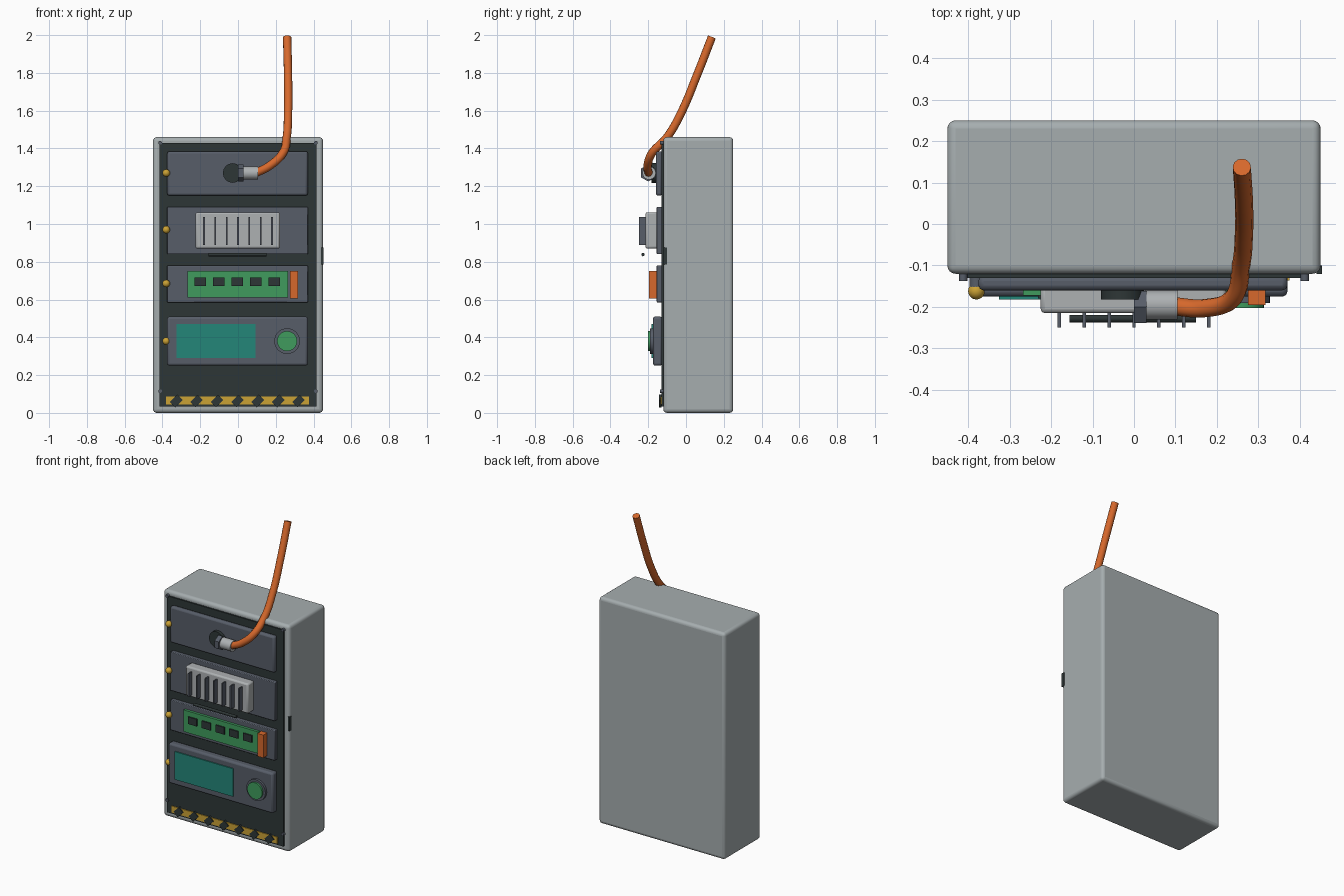
import bpy, bmesh, math
from mathutils import Matrix, Vector

cube = bpy.data.objects.get("Cube")
if cube:
    bpy.data.objects.remove(cube, do_unlink=True)


def material(name, r, g, b):
    m = bpy.data.materials.new(name)
    m.use_nodes = True
    m.diffuse_color = (r, g, b, 1)
    m.node_tree.nodes["Principled BSDF"].inputs["Base Color"].default_value = (r, g, b, 1)
    return m


GREY = material("case grey", 0.38, 0.42, 0.43)
DARK = material("charcoal", 0.027, 0.037, 0.037)
SLATE = material("slate", 0.095, 0.11, 0.14)
ALU = material("aluminium", 0.42, 0.44, 0.45)
ORANGE = material("orange", 0.68, 0.14, 0.025)
GREEN = material("green", 0.05, 0.33, 0.11)
TEAL = material("teal", 0.017, 0.24, 0.19)
GOLD = material("gold", 0.6, 0.36, 0.035)


def finish(name, bm, mat, bevel=0, segments=2):
    mesh = bpy.data.meshes.new(name)
    bm.to_mesh(mesh)
    bm.free()
    mesh.materials.append(mat)
    ob = bpy.data.objects.new(name, mesh)
    bpy.context.collection.objects.link(ob)
    if bevel:
        mod = ob.modifiers.new("Bevel", "BEVEL")
        mod.width, mod.segments = bevel, segments
    bpy.context.view_layer.objects.active = ob
    bpy.ops.object.select_all(action="DESELECT")
    ob.select_set(True)
    bpy.ops.object.shade_smooth_by_angle(angle=math.radians(40))
    return ob


def box(name, x, y, z, mat, bevel=0, segments=2):
    """Box from (min, max) pairs on each axis."""
    bm = bmesh.new()
    bmesh.ops.create_cube(bm, size=1)
    spans = (x, y, z)
    bmesh.ops.scale(bm, verts=bm.verts, vec=[b - a for a, b in spans])
    bmesh.ops.translate(bm, verts=bm.verts, vec=[(a + b) / 2 for a, b in spans])
    return finish(name, bm, mat, bevel, segments)


def rod(name, start, end, radius, mat, sides=32, bevel=0):
    """Capped cylinder between two points."""
    a, b = Vector(start), Vector(end)
    turn = (b - a).to_track_quat("Z", "Y").to_matrix().to_4x4()
    bm = bmesh.new()
    bmesh.ops.create_cone(bm, cap_ends=True, segments=sides, radius1=radius, radius2=radius,
                          depth=(b - a).length, matrix=Matrix.Translation((a + b) / 2) @ turn)
    return finish(name, bm, mat, bevel)


# Case, front panel and side latch
box("case", (-0.45, 0.45), (-0.12, 0.25), (0, 1.46), GREY, 0.02, 4)
box("front_panel", (-0.415, 0.415), (-0.13, -0.11), (0.035, 1.43), DARK)
box("side_latch", (0.44, 0.453), (-0.12, -0.1), (0.785, 0.875), DARK)
for x in (-0.412, 0.412):
    for z in (0.115, 1.43):
        rod("panel_screw", (x, -0.118, z), (x, -0.137, z), 0.01, SLATE, 12)

# Four modules, each with a status lamp
modules = [("connector_module", 1.15, 1.385, -0.16, 0.012),
           ("heat_sink_module", 0.84, 1.09, -0.155, 0.004),
           ("terminal_module", 0.585, 0.78, -0.155, 0.004),
           ("display_module", 0.25, 0.51, -0.175, 0.012)]
for name, low, high, front, bevel in modules:
    box(name, (-0.375, 0.37), (front, -0.125), (low, high), SLATE, bevel)
for z in (1.27, 0.97, 0.685, 0.38):
    bm = bmesh.new()
    bmesh.ops.create_uvsphere(bm, u_segments=20, v_segments=12, radius=0.02,
                              matrix=Matrix.Translation((-0.38, -0.162, z)))
    finish("status_lamp", bm, GOLD)
    rod("lamp_base", (-0.38, -0.128, z), (-0.38, -0.155, z), 0.017, SLATE, 16)

# Cable connector
rod("socket", (-0.028, -0.15, 1.27), (-0.028, -0.182, 1.27), 0.052, DARK, 16)
rod("gland_nut", (0, -0.2, 1.27), (0.03, -0.2, 1.27), 0.045, SLATE, 6)
rod("gland_collar", (0.028, -0.195, 1.27), (0.105, -0.195, 1.27), 0.035, ALU)

# Cable
points = [(0.09, -0.198, 1.268), (0.17, -0.203, 1.31), (0.237, -0.18, 1.375),
          (0.258, -0.1, 1.46), (0.265, -0.025, 1.59), (0.265, 0.055, 1.78), (0.26, 0.137, 1.99)]
curve = bpy.data.curves.new("cable", "CURVE")
curve.dimensions = "3D"
curve.bevel_depth, curve.bevel_resolution = 0.022, 4
curve.use_fill_caps = True
spline = curve.splines.new("BEZIER")
spline.bezier_points.add(len(points) - 1)
for point, co in zip(spline.bezier_points, points):
    point.co = co
    point.handle_left_type = point.handle_right_type = "AUTO"
curve.materials.append(ORANGE)
bpy.context.collection.objects.link(bpy.data.objects.new("cable", curve))

# Heat sink with fins and a pull bar
box("heat_sink", (-0.225, 0.222), (-0.215, -0.15), (0.87, 1.062), ALU, 0.01)
for i in range(-3, 4):
    x = i * 0.06
    box("heat_sink_fin", (x - 0.004, x + 0.004), (-0.25, -0.21), (0.888, 1.037), SLATE)
rod("pull_bar", (-0.155, -0.228, 0.838), (0.15, -0.228, 0.838), 0.009, DARK, 12)

# Terminal board with chips and an orange plug
box("circuit_board", (-0.268, 0.265), (-0.172, -0.15), (0.61, 0.75), GREEN)
for i in range(5):
    x = -0.2 + i * 0.098
    box("chip", (x - 0.031, x + 0.031), (-0.18, -0.165), (0.672, 0.718), DARK)
box("orange_plug", (0.275, 0.317), (-0.195, -0.15), (0.605, 0.752), ORANGE)

# Display and button
box("display_screen", (-0.325, 0.092), (-0.182, -0.17), (0.29, 0.47), TEAL)
rod("button_ring", (0.26, -0.17, 0.38), (0.26, -0.19, 0.38), 0.068, SLATE)
rod("button", (0.26, -0.17, 0.38), (0.26, -0.202, 0.38), 0.053, GREEN)

# Hazard strip with slanted dark bars
box("hazard_strip", (-0.38, 0.375), (-0.136, -0.125), (0.045, 0.087), GOLD)
for i in range(-3, 4):
    bm = bmesh.new()
    bmesh.ops.create_cube(bm, size=1)
    bmesh.ops.scale(bm, verts=bm.verts, vec=(0.04, 0.012, 0.055))
    bmesh.ops.rotate(bm, verts=bm.verts, matrix=Matrix.Rotation(math.radians(45), 3, "Y"))
    bmesh.ops.translate(bm, verts=bm.verts, vec=(i * 0.108 - 0.003, -0.136, 0.063))
    finish("hazard_bar", bm, DARK)
